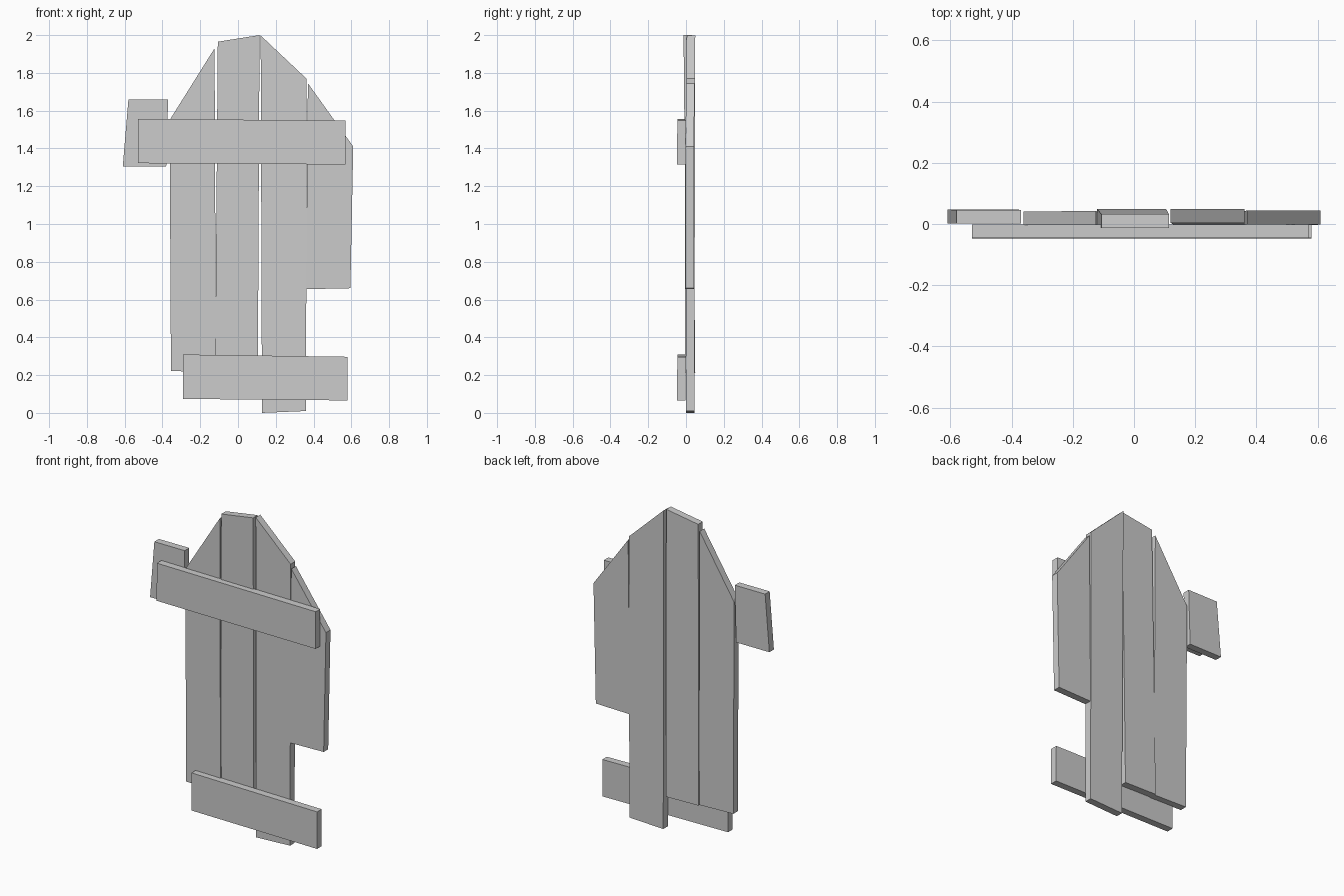
import bpy, bmesh

if "Cube" in bpy.data.objects:
    bpy.data.objects.remove(bpy.data.objects["Cube"])

THICK = 0.045

def board(name, outline, y_low, y_high):
    """Flat board from a front outline (x, z); its front face leans from y_low to y_high."""
    zs = [z for _, z in outline]
    lo, span = min(zs), max(zs) - min(zs)
    bm = bmesh.new()
    verts = [bm.verts.new((x, y_low + (y_high - y_low) * (z - lo) / span, z)) for x, z in outline]
    face = bm.faces.new(verts)
    ext = bmesh.ops.extrude_face_region(bm, geom=[face])
    moved = [g for g in ext["geom"] if isinstance(g, bmesh.types.BMVert)]
    bmesh.ops.translate(bm, vec=(0, THICK, 0), verts=moved)
    bmesh.ops.recalc_face_normals(bm, faces=bm.faces)
    mesh = bpy.data.meshes.new(name)
    bm.to_mesh(mesh)
    bm.free()
    obj = bpy.data.objects.new(name, mesh)
    bpy.context.collection.objects.link(obj)

# Upright planks, left to right: bottom left, bottom right, top right, top left
board("broken_plank_stub", [(-0.61, 1.305), (-0.38, 1.305), (-0.37, 1.66), (-0.58, 1.66)], 0.002, 0.001)
board("left_plank", [(-0.355, 0.222), (-0.117, 0.215), (-0.124, 1.93), (-0.362, 1.55)], -0.006, -0.003)
board("middle_plank", [(-0.121, 0.215), (0.105, 0.21), (0.114, 2.0), (-0.107, 1.965)], 0.004, -0.013)
board("right_plank", [(0.127, 0.0), (0.361, 0.01), (0.362, 1.77), (0.12, 1.998)], -0.001, 0.004)
board("far_right_plank", [(0.36, 0.655), (0.595, 0.66), (0.61, 1.41), (0.37, 1.745)], -0.003, -0.001)

# Cross rails on the front
board("upper_rail", [(-0.53, 1.322), (0.57, 1.315), (0.57, 1.547), (-0.53, 1.557)], -0.047, -0.046)
board("lower_rail", [(-0.29, 0.074), (0.58, 0.066), (0.58, 0.297), (-0.29, 0.309)], -0.047, -0.046)
